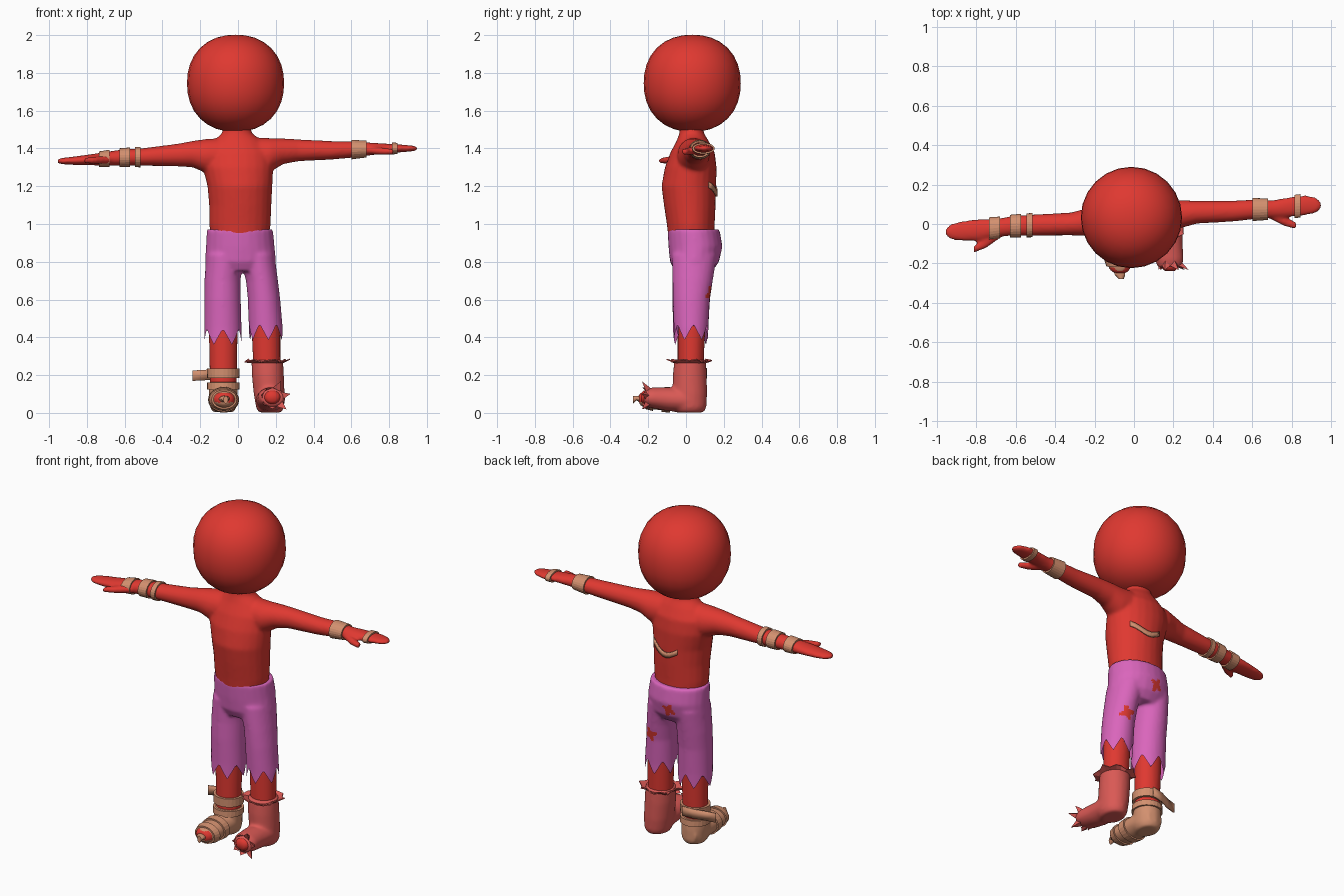
import bpy, bmesh, math
from mathutils import Vector

if "Cube" in bpy.data.objects:
    bpy.data.objects.remove(bpy.data.objects["Cube"])


def material(name, rgb):
    m = bpy.data.materials.new(name)
    m.use_nodes = True
    m.diffuse_color = (*rgb, 1)
    m.node_tree.nodes["Principled BSDF"].inputs["Base Color"].default_value = (*rgb, 1)
    return m


RED = material("red skin", (0.74, 0.04, 0.03))
PINK = material("pink cloth", (0.70, 0.13, 0.50))
SOCK = material("faded red sock", (0.70, 0.10, 0.09))
TAN = material("tan bandage", (0.65, 0.28, 0.16))


def finish(name, bm, *mats, smooth=True):
    me = bpy.data.meshes.new(name)
    bmesh.ops.recalc_face_normals(bm, faces=bm.faces)
    bm.to_mesh(me)
    bm.free()
    for m in mats:
        me.materials.append(m)
    for p in me.polygons:
        p.use_smooth = smooth
    ob = bpy.data.objects.new(name, me)
    bpy.context.collection.objects.link(ob)
    return ob


def ring(bm, axis, s, n=24, grow=0.0):
    """Ellipse of vertices at station s = (along axis, centre a, b, radius a, b)."""
    t, a, b, ra, rb = s
    out = []
    for i in range(n):
        k = math.tau * i / n
        u, v = a + (ra + grow) * math.cos(k), b + (rb + grow) * math.sin(k)
        out.append(bm.verts.new({"x": (t, u, v), "y": (u, t, v), "z": (u, v, t)}[axis]))
    return out


def bridge(bm, r0, r1):
    n = len(r0)
    for i in range(n):
        bm.faces.new((r0[i], r0[(i + 1) % n], r1[(i + 1) % n], r1[i]))


def loft(bm, axis, stations):
    rings = [ring(bm, axis, s) for s in stations]
    for r0, r1 in zip(rings, rings[1:]):
        bridge(bm, r0, r1)
    bm.faces.new(rings[0])
    bm.faces.new(rings[-1])


def fuse(name, parts, *mats, voxel=0.009, rounds=8):
    """Lofted parts melted into one smooth skin."""
    bm = bmesh.new()
    for axis, stations in parts:
        loft(bm, axis, stations)
    ob = finish(name, bm, *mats)
    rm = ob.modifiers.new("melt", "REMESH")
    rm.mode, rm.voxel_size, rm.use_smooth_shade = "VOXEL", voxel, True
    sm = ob.modifiers.new("soften", "SMOOTH")
    sm.factor, sm.iterations = 0.5, rounds
    bpy.context.view_layer.update()
    dg = bpy.context.evaluated_depsgraph_get()
    me = bpy.data.meshes.new_from_object(ob.evaluated_get(dg))
    ob.modifiers.clear()
    ob.data = me
    me.materials.clear()
    for m in mats:
        me.materials.append(m)
    for p in me.polygons:
        p.use_smooth = True
        p.material_index = 0
    return ob


def band(name, axis, stations, t0, t1, mat=TAN, grow=0.012):
    """Wrap that follows a limb between two stations."""
    def at(t):
        for s0, s1 in zip(stations, stations[1:]):
            if min(s0[0], s1[0]) <= t <= max(s0[0], s1[0]):
                f = (t - s0[0]) / (s1[0] - s0[0])
                return [p + (q - p) * f for p, q in zip(s0, s1)]
    bm = bmesh.new()
    loop = [ring(bm, axis, at(t), 24, g) for t, g in
            ((t0, -0.005), (t0, grow), (t1, grow), (t1, -0.005))]
    for i in range(4):
        bridge(bm, loop[i], loop[(i + 1) % 4])
    return finish(name, bm, mat, smooth=False)


# Skin: torso, arms, thumbs and legs
torso = [(0.90, .01, .03, .15, .12), (1.0, .01, .025, .163, .127), (1.1, .012, .02, .165, .137),
         (1.2, .01, .015, .172, .145), (1.3, 0, .025, .187, .137), (1.38, 0, .035, .18, .117),
         (1.44, 0, .035, .13, .085), (1.48, -.005, .03, .08, .065), (1.55, -.005, .03, .065, .06)]
left_arm = [(0, .04, 1.36, .09, .1), (.17, .04, 1.365, .085, .09), (.24, .05, 1.385, .07, .068),
            (.32, .06, 1.39, .058, .058), (.5, .065, 1.39, .053, .049), (.62, .075, 1.395, .05, .043),
            (.7, .075, 1.397, .045, .034), (.78, .085, 1.4, .05, .026), (.87, .095, 1.4, .052, .02),
            (.925, .095, 1.4, .04, .015), (.95, .095, 1.4, .016, .01)]
right_arm = [(0, .03, 1.36, .09, .1), (-.17, .02, 1.36, .085, .09), (-.24, .01, 1.37, .07, .07),
             (-.32, 0, 1.365, .058, .06), (-.5, -.005, 1.355, .054, .047), (-.62, -.01, 1.352, .05, .042),
             (-.7, -.02, 1.345, .046, .037), (-.78, -.03, 1.34, .056, .029), (-.87, -.035, 1.335, .051, .022),
             (-.93, -.04, 1.333, .04, .017), (-.955, -.04, 1.333, .016, .011)]
left_thumb = [(.69, .05, 1.39, .025, .02), (.76, .015, 1.385, .026, .02), (.825, -.01, 1.383, .018, .015)]
right_thumb = [(-.67, -.04, 1.34, .025, .022), (-.75, -.095, 1.338, .028, .02), (-.815, -.13, 1.335, .018, .015)]
left_leg = [(.15, .155, .025, .07, .065), (.45, .148, .03, .077, .072), (.68, .13, .035, .07, .07)]
right_leg = [(.1, -.078, .02, .07, .065), (.45, -.078, .025, .077, .072), (.68, -.08, .03, .075, .075)]
fuse("body", [("z", torso), ("x", left_arm), ("x", right_arm), ("x", left_thumb),
              ("x", right_thumb), ("z", left_leg), ("z", right_leg)], RED)

# Head: slightly squared ball
bm = bmesh.new()
bmesh.ops.create_uvsphere(bm, u_segments=24, v_segments=16, radius=1)
for v in bm.verts:
    r, h = math.hypot(v.co.x, v.co.y), abs(v.co.z)
    k = 0.257 / (r ** 2.2 + h ** 2.2) ** (1 / 2.2)
    v.co = v.co * k + Vector((-0.013, 0.033, 1.745))
finish("head", bm, RED)

# Trousers with a torn hem
pelvis = [(.972, .01, .04, .175, .138), (.88, .012, .05, .182, .143), (.8, .014, .045, .188, .13),
          (.75, .016, .04, .16, .1)]
right_trouser = [(.84, -.075, .045, .093, .12), (.7, -.082, .035, .096, .107), (.6, -.082, .027, .097, .1),
                 (.45, -.08, .025, .099, .094), (.25, -.08, .022, .1, .092)]
left_trouser = [(.84, .1, .045, .093, .12), (.7, .127, .035, .085, .107), (.6, .138, .028, .086, .098),
                (.45, .147, .027, .09, .092), (.25, .15, .025, .09, .09)]
trousers = fuse("trousers", [("z", pelvis), ("z", right_trouser), ("z", left_trouser)], PINK, RED)


def hem(p):
    right = p.x < 0.035
    angle = math.atan2(p.y - 0.025, p.x - (-0.08 if right else 0.147)) / math.tau
    saw = abs((angle * 6 + (0.0 if right else 0.35)) % 1 - 0.5) * 2
    return (0.36 if right else 0.385) + 0.085 * (1 - saw)


bm = bmesh.new()
bm.from_mesh(trousers.data)
bmesh.ops.delete(bm, geom=[f for f in bm.faces if all(v.co.z < hem(v.co) for v in f.verts)], context="FACES")
for v in bm.verts:
    if v.is_boundary:
        v.co.z = hem(v.co)
# Ragged holes showing skin
for f in bm.faces:
    c = f.calc_center_median()
    for x, z, size in ((-0.01, 0.84, 0.032), (0.15, 0.63, 0.034)):
        d = Vector((c.x - x, c.z - z))
        edge = size * (1 + 0.35 * math.sin(4 * math.atan2(d.y, d.x) + x * 20))
        if c.y > 0.06 and d.length < edge:
            f.material_index = 1
bm.to_mesh(trousers.data)
bm.free()

# Left foot: sock with a torn cuff and open toe
sock_shaft = [(.28, .155, .022, .084, .084), (.2, .158, .02, .085, .09), (.1, .165, .02, .082, .092),
              (.03, .17, .02, .075, .088), (.002, .17, .02, .06, .075)]
sock_foot = [(.09, .17, .06, .05, .05), (.02, .17, .066, .078, .064), (-.1, .172, .073, .075, .063),
             (-.18, .178, .08, .074, .055), (-.222, .182, .08, .06, .044)]
fuse("left_sock", [("z", sock_shaft), ("y", sock_foot)], SOCK)
bm = bmesh.new()
loft(bm, "y", [(-.19, .182, .083, .045, .04), (-.222, .182, .083, .042, .036), (-.238, .182, .083, .025, .022)])
finish("left_toe", bm, RED)

bm = bmesh.new()
inner = ring(bm, "z", (.268, .155, .022, .08, .08), 20)
outer = ring(bm, "z", (.28, .155, .018, .112, .112), 20)
for i, v in enumerate(outer):
    push = (0.9, 1.12, 0.95, 1.05, 0.86)[i % 5]
    v.co.x, v.co.y = .155 + (v.co.x - .155) * push, .018 + (v.co.y - .018) * push
    v.co.z += 0.008 * math.sin(i * 2.1)
bridge(bm, inner, outer)
cuff = finish("sock_cuff", bm, SOCK, smooth=False)
cuff.modifiers.new("thickness", "SOLIDIFY").thickness = 0.006

bm = bmesh.new()
for k in range(7):
    a = math.tau * k / 7 + 0.2
    out = Vector((math.cos(a), 0, math.sin(a)))
    side = Vector((-out.z, 0, out.x)) * 0.022
    base = Vector((.182, -.212, .081)) + out * 0.048
    reach = 0.05 if out.x > 0.3 else 0.012
    corners = [base + side, base - side, base + Vector((0, 0.025, 0)) + out * 0.008]
    tip = bm.verts.new(base + out * reach + Vector((0, -0.022, 0)))
    vs = [bm.verts.new(c) for c in corners]
    bm.faces.new(vs)
    for i in range(3):
        bm.faces.new((vs[i], vs[(i + 1) % 3], tip))
finish("sock_tatters", bm, SOCK, smooth=False)

# Right foot: bandaged, with skin showing between the wraps
foot_shaft = [(.165, -.078, .02, .077, .074), (.1, -.078, .02, .077, .08), (.03, -.078, .02, .07, .08),
              (.004, -.078, .02, .055, .065)]
foot = [(.09, -.078, .06, .05, .05), (.02, -.078, .066, .075, .062), (-.1, -.076, .07, .074, .06),
        (-.19, -.074, .07, .07, .05), (-.235, -.072, .072, .05, .038), (-.25, -.07, .074, .03, .025)]
wrapped = fuse("right_foot", [("z", foot_shaft), ("y", foot)], TAN, RED)
for p in wrapped.data.polygons:
    if p.center.y < -0.222 and abs(p.center.z - 0.08) < 0.025:
        p.material_index = 1
band("foot_wrap", "y", foot, -.215, -.175, grow=0.008)
band("instep_wrap", "y", foot, -.13, -.085, grow=0.008)
band("ankle_wrap", "z", right_leg, .185, .235, grow=0.014)
band("lower_ankle_wrap", "z", foot_shaft, .125, .16, grow=0.009)
bm = bmesh.new()
loft(bm, "y", [(-.235, -.075, .07, .03, .022), (-.262, -.07, .078, .025, .012), (-.28, -.065, .07, .012, .02)])
finish("toe_knot", bm, TAN, smooth=False)


def strip(name, path, width):
    """Thin upright strip of cloth along a path."""
    bm = bmesh.new()
    rows = [[bm.verts.new(Vector(p) + Vector((0, 0, s * width / 2))) for s in (-1, 1)] for p in path]
    for a, b in zip(rows, rows[1:]):
        bm.faces.new((a[0], b[0], b[1], a[1]))
    ob = finish(name, bm, TAN)
    mod = ob.modifiers.new("thickness", "SOLIDIFY")
    mod.thickness, mod.offset = 0.008, 0


strip("ankle_wrap_tail", [(-.05, .107, .21), (-.12, .095, .205), (-.18, .07, .2), (-.24, .055, .197)], 0.055)

# Bandage across the back
path = []
for i in range(9):
    x = 0.13 - 0.18 * i / 8
    y = 0.017 + 0.147 * math.sqrt(1 - ((x - 0.01) / 0.172) ** 2)
    path.append((x, y, 1.185 - 0.025 * math.sin(i * 0.55 - 1)))
strip("back_bandage", path, 0.03)

# Arm and hand wraps
for name, arm, t0, t1 in (("right_elbow_wrap", right_arm, -.515, -.545),
                          ("right_forearm_wrap", right_arm, -.572, -.628),
                          ("right_wrist_wrap", right_arm, -.68, -.735),
                          ("left_wrist_wrap", left_arm, .6, .68),
                          ("left_hand_wrap", left_arm, .815, .845)):
    band(name, "x", arm, t0, t1, grow=0.008)
